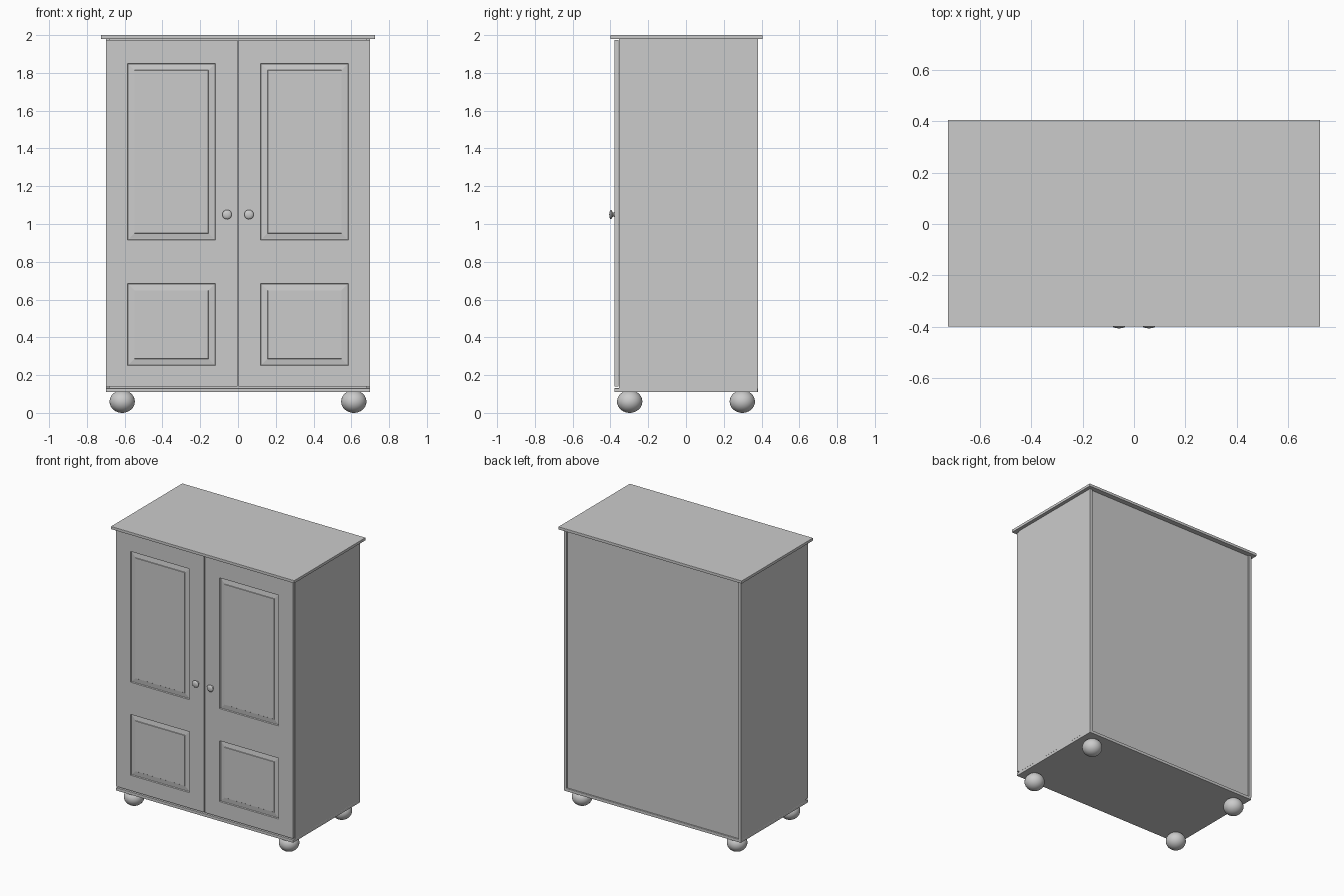
import bpy, bmesh
from math import radians, pi
from mathutils import Matrix, Vector

if "Cube" in bpy.data.objects:
    bpy.data.objects.remove(bpy.data.objects["Cube"])


def finish(bm, name, bevel=0.0):
    bmesh.ops.recalc_face_normals(bm, faces=bm.faces)
    me = bpy.data.meshes.new(name)
    bm.to_mesh(me)
    bm.free()
    ob = bpy.data.objects.new(name, me)
    bpy.context.collection.objects.link(ob)
    if bevel:
        m = ob.modifiers.new("soft_edges", 'BEVEL')
        m.width, m.segments = bevel, 2
    return ob


def smooth(ob, angle=35):
    bpy.ops.object.select_all(action='DESELECT')
    ob.select_set(True)
    bpy.context.view_layer.objects.active = ob
    bpy.ops.object.shade_smooth_by_angle(angle=radians(angle))


def box(name, lo, hi, bevel=0.0):
    bm = bmesh.new()
    bmesh.ops.create_cube(bm, size=1)
    lo, hi = Vector(lo), Vector(hi)
    for v in bm.verts:
        v.co = Vector(lo[i] + (v.co[i] + 0.5) * (hi[i] - lo[i]) for i in range(3))
    return finish(bm, name, bevel)


def lathe(name, profile, matrix, steps=32):
    bm = bmesh.new()
    vs = [bm.verts.new((r, 0, z)) for r, z in profile]
    es = [bm.edges.new(p) for p in zip(vs, vs[1:])]
    bmesh.ops.spin(bm, geom=vs + es, cent=(0, 0, 0), axis=(0, 0, 1),
                   angle=2 * pi, steps=steps)
    bmesh.ops.remove_doubles(bm, verts=bm.verts, dist=1e-5)
    bm.transform(matrix)
    smooth(finish(bm, name))


# carcass
box("top_board", (-0.725, -0.40, 1.98), (0.725, 0.406, 2.0), 0.002)
box("base_board", (-0.70, -0.378, 0.11), (0.70, 0.38, 0.131), 0.002)
box("back_panel", (-0.681, 0.36, 0.13), (0.681, 0.37, 1.98))
for s, side in ((-1, "left"), (1, "right")):
    x = sorted((s * 0.68, s * 0.70))
    box(side + "_side_panel", (x[0], -0.356, 0.13), (x[1], 0.38, 1.98))


# doors: slab split into a grid, with two sunken and fielded panels
def door(name, s):
    xs = [0.003, 0.12, 0.585, 0.699]
    zs = [0.14, 0.25, 0.685, 0.915, 1.85, 1.975]
    bm = bmesh.new()
    g = [[bm.verts.new((s * x, -0.378, z)) for z in zs] for x in xs]
    for i in range(len(xs) - 1):
        for j in range(len(zs) - 1):
            bm.faces.new((g[i][j], g[i + 1][j], g[i + 1][j + 1], g[i][j + 1]))
    ext = bmesh.ops.extrude_face_region(bm, geom=bm.faces[:], use_keep_orig=True)
    bmesh.ops.translate(bm, vec=(0, 0.02, 0),
                        verts=[e for e in ext['geom'] if isinstance(e, bmesh.types.BMVert)])
    bmesh.ops.recalc_face_normals(bm, faces=bm.faces)
    panels = []
    for f in bm.faces:
        c = f.calc_center_median()
        if c.y < -0.377 and abs(abs(c.x) - 0.3525) < 0.01 and \
                (abs(c.z - 0.4675) < 0.01 or abs(c.z - 1.3825) < 0.01):
            panels.append(f)
    for thick, depth in ((0.003, -0.008), (0.004, 0), (0.029, 0.004), (0.002, 0.003)):
        bmesh.ops.inset_individual(bm, faces=panels, thickness=thick, depth=depth,
                                   use_even_offset=True)
    return finish(bm, name)


door("left_door", -1)
door("right_door", 1)

# turned knobs and bun feet
knob = [(0, 0), (0.015, 0), (0.011, 0.006), (0.012, 0.012), (0.022, 0.017),
        (0.025, 0.021), (0.022, 0.025), (0.012, 0.0285), (0, 0.0295)]
for s, side in ((-1, "left"), (1, "right")):
    lathe(side + "_knob", knob, Matrix.Translation((s * 0.058, -0.377, 1.05))
          @ Matrix.Rotation(radians(90), 4, 'X'))
    for t, end in ((-1, "front"), (1, "back")):
        bm = bmesh.new()
        bmesh.ops.create_uvsphere(bm, u_segments=32, v_segments=16, radius=1)
        bm.transform(Matrix.Translation((s * 0.613, t * 0.298, 0.06))
                     @ Matrix.Diagonal((0.067, 0.067, 0.06, 1)))
        smooth(finish(bm, f"{end}_{side}_foot"))
